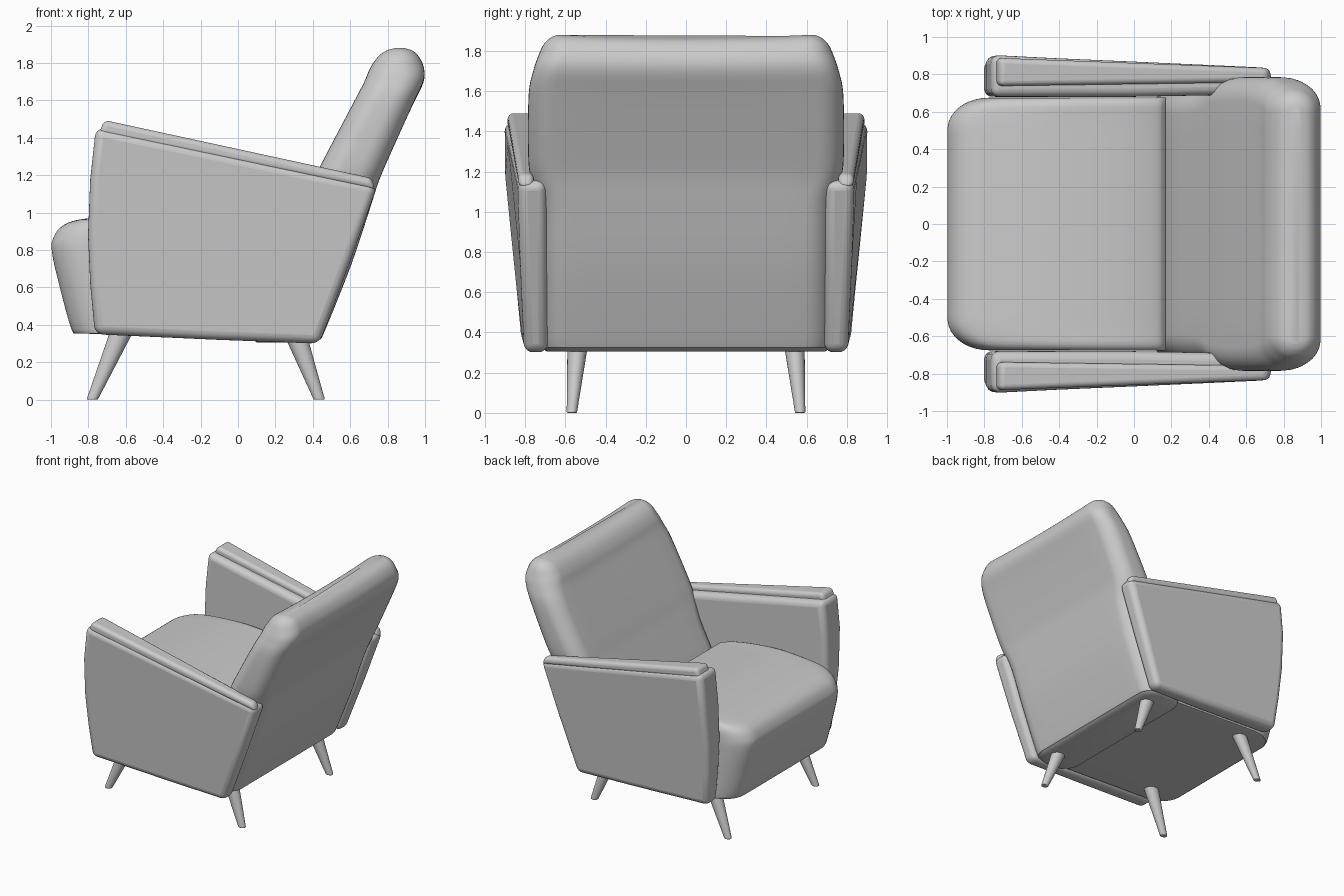
import bpy
import bmesh
import math
from mathutils import Vector

if "Cube" in bpy.data.objects:
    bpy.data.objects.remove(bpy.data.objects["Cube"], do_unlink=True)

grey = bpy.data.materials.new("plain grey")
grey.use_nodes = True
tone = (0.6, 0.6, 0.6, 1)
grey.diffuse_color = tone
grey.node_tree.nodes["Principled BSDF"].inputs["Base Color"].default_value = tone


def loft(name, rings, bevel=0, angle=40):
    """Skin a list of equal closed rings, cap both ends, smooth the result."""
    bm = bmesh.new()
    loops = [[bm.verts.new(p) for p in ring] for ring in rings]
    n = len(loops[0])
    for a, b in zip(loops, loops[1:]):
        for i in range(n):
            j = (i + 1) % n
            bm.faces.new((a[i], a[j], b[j], b[i]))
    bm.faces.new(loops[0])
    bm.faces.new(loops[-1])
    bmesh.ops.recalc_face_normals(bm, faces=bm.faces)
    mesh = bpy.data.meshes.new(name)
    bm.to_mesh(mesh)
    bm.free()
    mesh.materials.append(grey)
    obj = bpy.data.objects.new(name, mesh)
    bpy.context.collection.objects.link(obj)
    if bevel:
        mod = obj.modifiers.new("soft edges", 'BEVEL')
        mod.width = bevel
        mod.segments = 5
        mod.limit_method = 'ANGLE'
        mod.angle_limit = math.radians(35)
    bpy.ops.object.select_all(action='DESELECT')
    obj.select_set(True)
    bpy.context.view_layer.objects.active = obj
    bpy.ops.object.shade_smooth_by_angle(angle=math.radians(angle))
    return obj


def smooth_path(pts, steps=5):
    """Catmull-Rom interpolation through an open list of tuples."""
    pts = [Vector(p) for p in pts]
    ext = [2 * pts[0] - pts[1]] + pts + [2 * pts[-1] - pts[-2]]
    out = []
    for a, b, c, d in zip(ext, ext[1:], ext[2:], ext[3:]):
        for k in range(steps):
            t = k / steps
            out.append(0.5 * (2 * b + (c - a) * t + (2 * a - 5 * b + 4 * c - d) * t * t
                              + (3 * b - a - 3 * c + d) * t ** 3))
    return out + [pts[-1]]


# Seat: side profile swept across the width, with rounded front corners
half = 0.675
seat_profile = smooth_path([
    (-0.86, 0.355), (-0.89, 0.375), (-0.95, 0.59), (-0.995, 0.79), (-0.985, 0.87),
    (-0.93, 0.935), (-0.8, 0.97), (-0.45, 0.99), (-0.1, 0.96), (0.1, 0.915),
    (0.16, 0.875), (0.17, 0.8), (0.17, 0.32)], 4)
rings = []
for k in range(41):
    y = half * math.sin(math.pi * (k / 40 - 0.5))
    side = max(0, abs(y) - half + 0.17) / 0.17
    inset = 1 - math.sqrt(max(0, 1 - side * side))
    edge = max(0, abs(y) - half + 0.05) / 0.05
    drop = 0.04 * (1 - math.sqrt(max(0, 1 - edge * edge)))
    rings.append([(p.x + 0.22 * inset * (0.17 - p.x) / 1.17, y,
                   p.y - drop * max(0, (p.y - 0.36) / 0.6)) for p in seat_profile])
loft("seat", rings)

# Backrest: rounded sections (height, front, rear, half width) stacked up the slope
sections = smooth_path([
    (0.305, 0.1, 0.39, 0.69), (0.32, 0.09, 0.435, 0.71), (0.37, 0.09, 0.465, 0.72),
    (0.72, 0.17, 0.605, 0.72), (1.02, 0.32, 0.705, 0.73), (1.16, 0.395, 0.75, 0.77),
    (1.28, 0.455, 0.8, 0.785), (1.58, 0.613, 0.935, 0.783), (1.7, 0.675, 0.99, 0.76),
    (1.77, 0.705, 0.995, 0.737), (1.83, 0.745, 0.97, 0.71), (1.865, 0.79, 0.935, 0.675),
    (1.88, 0.84, 0.89, 0.64)], 4)
rings = []
for z, front, rear, w in sections:
    r = min(0.13, (rear - front) * 0.48)
    ring = []
    for sx, sy, start in ((1, 1, 0), (-1, 1, 90), (-1, -1, 180), (1, -1, 270)):
        cx = rear - r if sx > 0 else front + r
        for k in range(9):
            a = math.radians(start + 90 * k / 8)
            ring.append((cx + r * math.cos(a), sy * (w - r) + r * math.sin(a), z))
        if start in (90, 270):
            # intermediate points give the top edge a slight dip
            for k in range(1, 10):
                y = sy * (w - r) * (1 - k / 5)
                sag = 0.014 * max(0, (z - 1.5) / 0.38) * (1 - (y / (w - r)) ** 2)
                ring.append((front if sx < 0 else rear, y, z - sag))
    # keep the two long runs on the long faces
    ring.sort(key=lambda p: math.atan2(p[1] / w, (p[0] - (front + rear) / 2) / (rear - front) * 2))
    rings.append(ring)
loft("backrest", rings)


# Arms and arm pads: side outlines with tapering inner and outer faces
def panel(name, side, outline, inner, outer, bevel):
    rings = [[(x, side * face(x, z), z) for x, z in outline] for face in (inner, outer)]
    return loft(name, rings, bevel)


def arm_outer(x, z):
    back = (x + 0.78) / 1.5
    up = min(1, (z - 0.33) / 0.9)
    return 0.815 - 0.01 * back + (0.09 - 0.055 * back) * up


arm_outline = [(-0.765, 0.35), (-0.79, 0.62), (-0.802, 0.88), (-0.79, 1.18), (-0.76, 1.455),
               (-0.4, 1.381), (0, 1.298), (0.4, 1.215), (0.745, 1.145), (0.6, 0.74),
               (0.435, 0.3), (-0.1, 0.32)]
pad_outline = [(-0.745, 1.42), (-0.715, 1.495), (0.715, 1.185), (0.735, 1.12)]
for word, side in (("near", -1), ("far", 1)):
    panel(word + "_arm", side, arm_outline,
          lambda x, z: 0.68 + 0.02 * max(0, x), arm_outer, 0.045)
    panel(word + "_arm_pad", side, pad_outline,
          lambda x, z: 0.738 + 0.02 * (x + 0.73) / 1.45,
          lambda x, z: 0.888 - 0.054 * (x + 0.73) / 1.45, 0.028)

    # Legs: splayed tapered pegs
    for place, foot, top in (("front", -0.78, -0.615), ("rear", 0.435, 0.295)):
        rings = []
        for x, y, z, r in ((foot, 0.568, 0, 0.03), (top, 0.535, 0.38, 0.064)):
            rings.append([(x + r * math.cos(k * math.pi / 12),
                           side * y + r * 0.85 * math.sin(k * math.pi / 12), z)
                          for k in range(24)])
        loft(f"{word}_{place}_leg", rings, 0.006)
